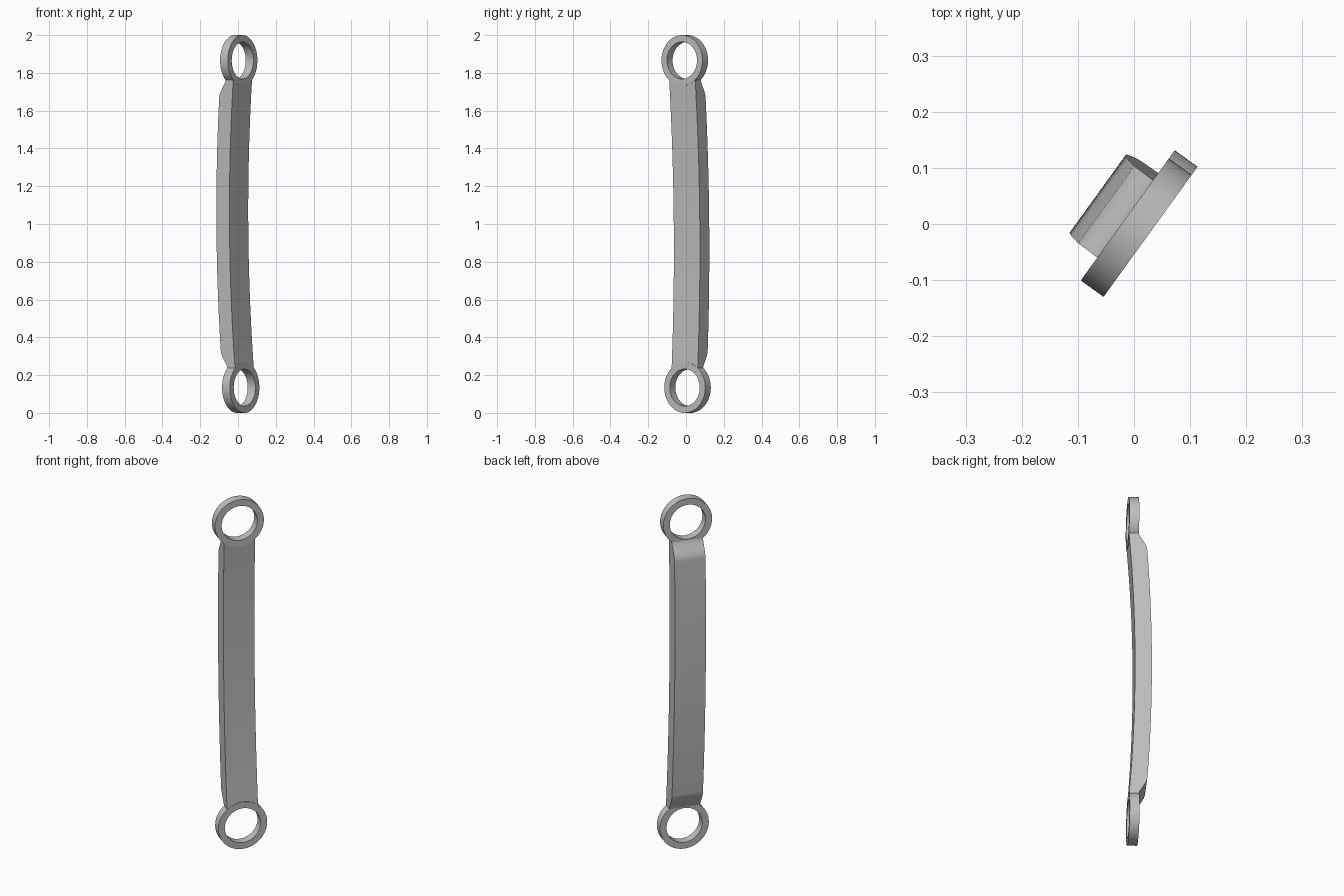
import bpy
import bmesh
import math
from mathutils import Matrix, Vector

cube = bpy.data.objects.get("Cube")
if cube:
    bpy.data.objects.remove(cube, do_unlink=True)

TURN = Matrix.Rotation(math.radians(54.15), 4, 'Z')
RING_R, HOLE_R = 0.134, 0.098
RING_FRONT, RING_BACK = -0.032, 0.018      # local +y points to the back
BAR_HALF_WIDTH = 0.085
BEND_RADIUS = 9.6
HALF_SPAN = 1.0 - RING_R                   # ring centre distance from the middle

steel = bpy.data.materials.new("plain grey")
steel.use_nodes = True
GREY = (0.52, 0.52, 0.52, 1)
steel.diffuse_color = GREY
steel.node_tree.nodes["Principled BSDF"].inputs["Base Color"].default_value = GREY


def lean(z):
    """Sideways drift of the part's centre line at height z."""
    return 0.006 - 0.0104 * (z - 1)


def finish(bm, name):
    bmesh.ops.recalc_face_normals(bm, faces=bm.faces)
    mesh = bpy.data.meshes.new(name)
    bm.to_mesh(mesh)
    bm.free()
    mesh.materials.append(steel)
    obj = bpy.data.objects.new(name, mesh)
    obj.matrix_world = TURN
    bpy.context.collection.objects.link(obj)
    bpy.ops.object.select_all(action='DESELECT')
    obj.select_set(True)
    bpy.context.view_layer.objects.active = obj
    bpy.ops.object.shade_smooth_by_angle(angle=math.radians(30))


def ring(name, z):
    """Rectangular section spun around the hole axis."""
    bm = bmesh.new()
    centre = Vector((lean(z), 0, z))
    section = [(HOLE_R, RING_FRONT), (RING_R, RING_FRONT),
               (RING_R, RING_BACK), (HOLE_R, RING_BACK)]
    verts = [bm.verts.new(centre + Vector((r, y, 0))) for r, y in section]
    edges = [bm.edges.new((verts[i], verts[(i + 1) % 4])) for i in range(4)]
    bmesh.ops.spin(bm, geom=verts + edges, cent=centre, axis=(0, 1, 0),
                   angle=math.tau, steps=64, use_merge=True)
    bmesh.ops.remove_doubles(bm, verts=bm.verts, dist=0.0001)
    finish(bm, name)


def bar():
    """Side profile with a bowed front and back and S-shaped shoulders."""
    half = 0.762
    shoulder = 0.665
    front_mid = RING_FRONT + 0.0005 + half ** 2 / (2 * BEND_RADIUS)
    back_mid = 0.084
    steps = 24
    front = []
    for i in range(steps + 1):
        d = half * (2 * i / steps - 1)
        front.append((front_mid - d * d / (2 * BEND_RADIUS), 1 + d))
    back = []
    for i in range(steps + 1):
        d = shoulder * (1 - 2 * i / steps)
        back.append((back_mid - d * d / (2 * BEND_RADIUS), 1 + d))
    # Shoulder blends from the ring's back face into the bowed back
    top_blend, y_end = [], back[0][0]
    for i in range(10):
        t = i / 10
        ease = t * t * (3 - 2 * t)
        y = RING_BACK + (y_end - RING_BACK) * ease ** 0.75
        top_blend.append((y, 1 + half + (shoulder - half) * t))
    bottom_blend = [(y, 2 - z) for y, z in reversed(top_blend)]

    bm = bmesh.new()
    outline = front + top_blend + back + bottom_blend
    face = bm.faces.new([bm.verts.new((lean(z) - BAR_HALF_WIDTH, y, z))
                         for y, z in outline])
    grown = bmesh.ops.extrude_face_region(bm, geom=[face], use_keep_orig=True)
    moved = [g for g in grown["geom"] if isinstance(g, bmesh.types.BMVert)]
    bmesh.ops.translate(bm, verts=moved, vec=(2 * BAR_HALF_WIDTH, 0, 0))
    finish(bm, "connecting_bar")


ring("upper_ring", 1 + HALF_SPAN)
ring("lower_ring", 1 - HALF_SPAN)
bar()
